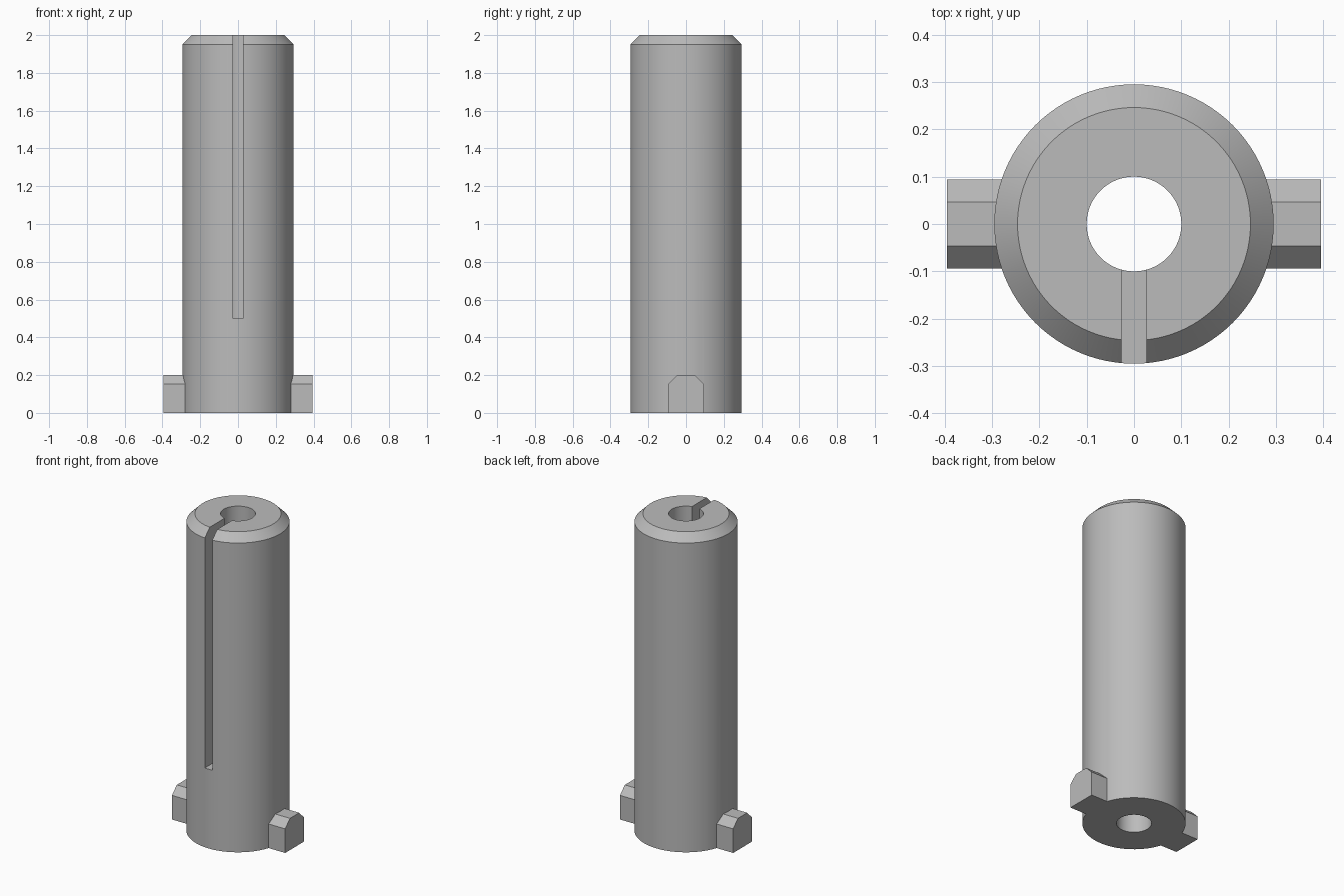
import bpy, bmesh, math
from mathutils import Vector

cube = bpy.data.objects.get("Cube")
if cube:
    bpy.data.objects.remove(cube, do_unlink=True)

grey = bpy.data.materials.new("plain grey")
grey.use_nodes = True
colour = (0.5, 0.5, 0.5, 1)
grey.diffuse_color = colour
grey.node_tree.nodes["Principled BSDF"].inputs["Base Color"].default_value = colour

RADIUS, BORE, HEIGHT, CHAMFER = 0.295, 0.1, 2.0, 0.049
SEGMENTS = 96


def make_object(name, bm):
    bmesh.ops.recalc_face_normals(bm, faces=bm.faces)
    mesh = bpy.data.meshes.new(name)
    bm.to_mesh(mesh)
    bm.free()
    mesh.materials.append(grey)
    obj = bpy.data.objects.new(name, mesh)
    bpy.context.collection.objects.link(obj)
    return obj


def lathe(name, profile):
    """Spin a closed (radius, z) profile around the z axis."""
    bm = bmesh.new()
    verts = [bm.verts.new((r, 0, z)) for r, z in profile]
    edges = [bm.edges.new((a, b)) for a, b in zip(verts, verts[1:] + verts[:1])]
    bmesh.ops.spin(bm, geom=verts + edges, cent=(0, 0, 0), axis=(0, 0, 1),
                   angle=math.tau, steps=SEGMENTS, use_merge=True)
    bmesh.ops.remove_doubles(bm, verts=bm.verts, dist=1e-5)
    return make_object(name, bm)


def prism(name, outline, x0, x1):
    """Extrude a (y, z) outline along x."""
    bm = bmesh.new()
    face = bm.faces.new([bm.verts.new((x0, y, z)) for y, z in outline])
    grown = bmesh.ops.extrude_face_region(bm, geom=[face])["geom"]
    bmesh.ops.translate(bm, vec=Vector((x1 - x0, 0, 0)),
                        verts=[v for v in grown if isinstance(v, bmesh.types.BMVert)])
    return make_object(name, bm)


def combine(target, other, operation):
    """Apply a boolean and discard the helper."""
    mod = target.modifiers.new(operation, "BOOLEAN")
    mod.operation, mod.object, mod.solver = operation, other, "EXACT"
    bpy.ops.object.select_all(action="DESELECT")
    bpy.context.view_layer.objects.active = target
    target.select_set(True)
    bpy.ops.object.modifier_apply(modifier=mod.name)
    bpy.data.objects.remove(other, do_unlink=True)


# Hollow sleeve with a chamfered top rim
sleeve = lathe("slotted_sleeve", [
    (BORE, 0), (RADIUS, 0), (RADIUS, HEIGHT - CHAMFER),
    (RADIUS - CHAMFER, HEIGHT), (BORE, HEIGHT)])

# Locking lugs on both sides of the base
W, H, C = 0.094, 0.2, 0.048
lug_outline = [(-W, 0), (W, 0), (W, H - C), (W - C, H), (C - W, H), (-W, H - C)]
for side in (-1, 1):
    lug = prism("lug", lug_outline, side * 0.2, side * 0.395)
    combine(sleeve, lug, "UNION")

# Narrow front slot, open at the top and through to the bore
slot = prism("slot_cutter", [(-0.4, 0.5), (0, 0.5), (0, 2.1), (-0.4, 2.1)], -0.026, 0.026)
combine(sleeve, slot, "DIFFERENCE")

sleeve.select_set(True)
bpy.ops.object.shade_smooth_by_angle(angle=math.radians(25))
